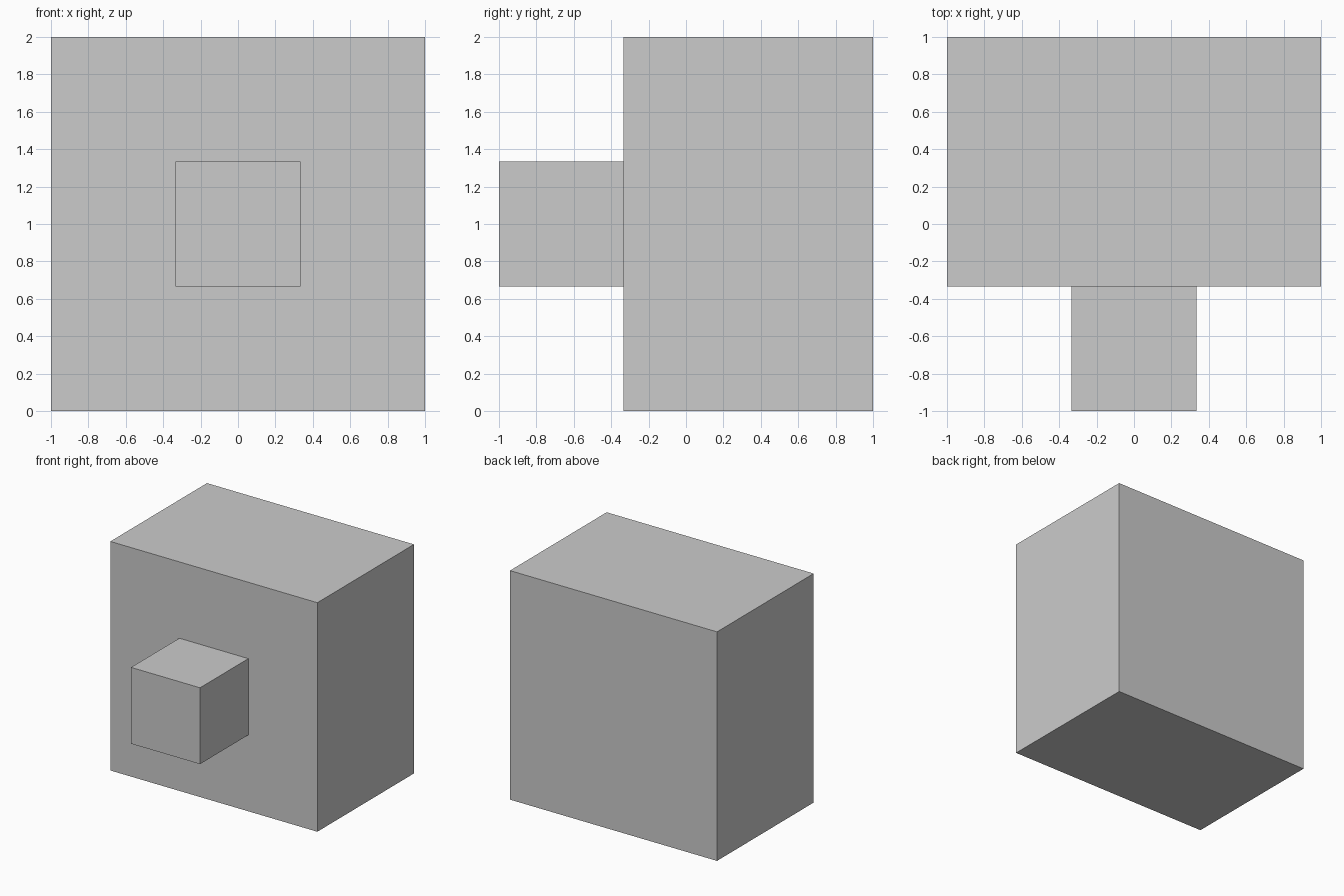
import bpy

if "Cube" in bpy.data.objects:
    bpy.data.objects.remove(bpy.data.objects["Cube"])


def box(name, x, y, z):
    """Box from (min, max) ranges along each axis."""
    ranges = (x, y, z)
    bpy.ops.mesh.primitive_cube_add(size=1, location=[(a + b) / 2 for a, b in ranges])
    obj = bpy.context.object
    obj.name = name
    obj.scale = [b - a for a, b in ranges]
    bpy.ops.object.transform_apply(location=False, rotation=False, scale=True)
    return obj


T = 1 / 3

# Main block
box("block", (-1, 1), (-T, 1), (0, 2))

# Cube-shaped peg centred on the front face
box("front_peg", (-T, T), (-1, -T), (1 - T, 1 + T))
